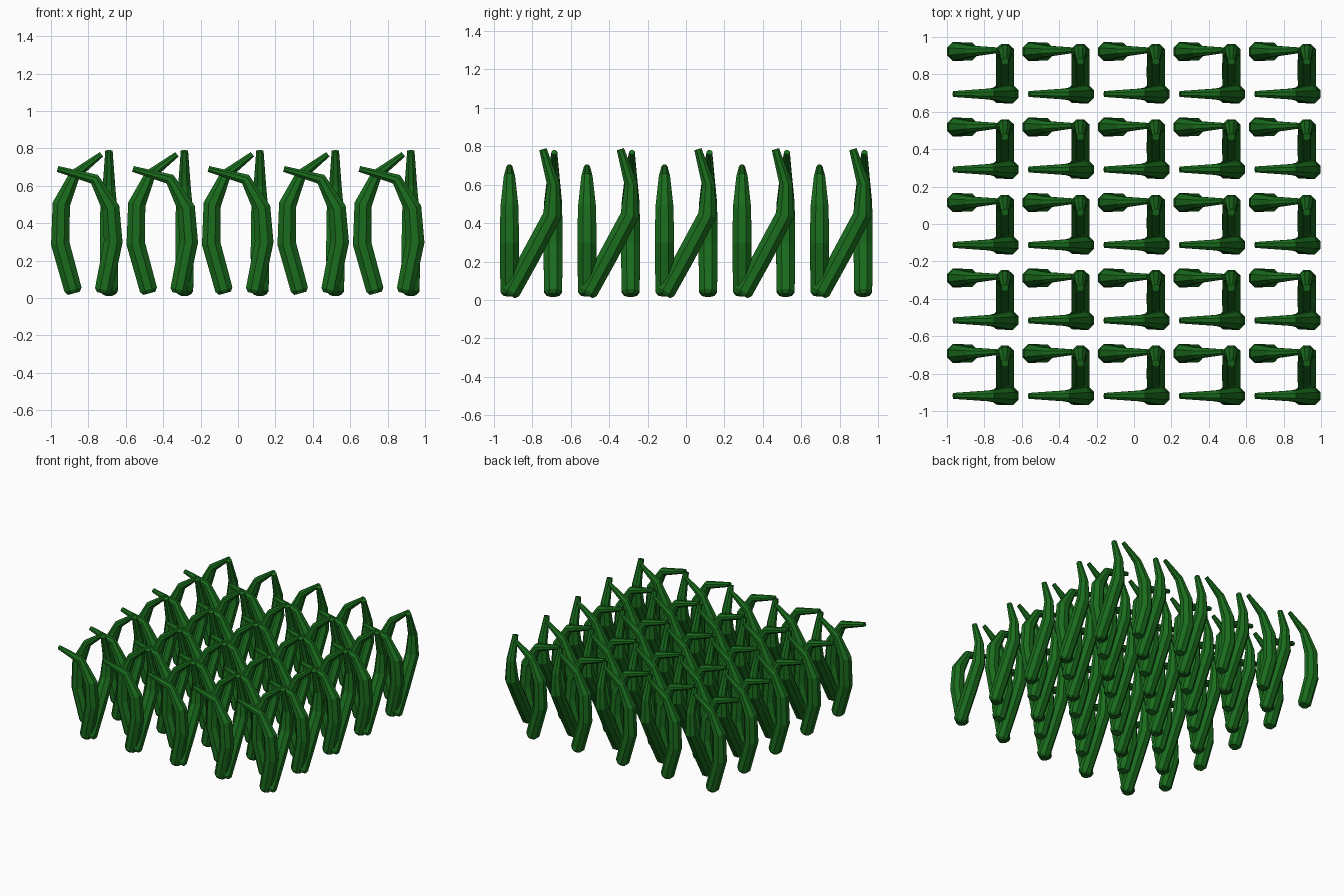
import bpy, bmesh, math
from mathutils import Vector

if "Cube" in bpy.data.objects:
    bpy.data.objects.remove(bpy.data.objects["Cube"])

SIDES = 8
PITCH = 0.4035

green = bpy.data.materials.new("leaf_green")
green.diffuse_color = (0.01, 0.15, 0.012, 1)
green.use_nodes = True
green.node_tree.nodes["Principled BSDF"].inputs["Base Color"].default_value = green.diffuse_color


def blade_mesh(name, path, normal):
    """Tapered tube along a planar path of (point, radius)."""
    pts = [Vector(p) for p, r in path]
    radii = [r for p, r in path]
    # small chamfer ring at the root
    d = (pts[1] - pts[0]).normalized()
    pts.insert(1, pts[0] + d * 0.02)
    radii.insert(0, radii[0] * 0.7)
    normal = Vector(normal)
    bm = bmesh.new()
    rings = []
    for i, (p, r) in enumerate(zip(pts, radii)):
        before = (p - pts[i - 1]).normalized() if i else Vector()
        after = (pts[i + 1] - p).normalized() if i < len(pts) - 1 else Vector()
        side = (before + after).normalized().cross(normal)
        ring = []
        for k in range(SIDES):
            a = 2 * math.pi * (k + 0.5) / SIDES
            ring.append(bm.verts.new(p + (side * math.cos(a) + normal * math.sin(a)) * r * 1.06))
        rings.append(ring)
    for a, b in zip(rings, rings[1:]):
        for k in range(SIDES):
            j = (k + 1) % SIDES
            bm.faces.new((a[k], a[j], b[j], b[k]))
    bm.faces.new(rings[0])
    bm.faces.new(rings[-1])
    bmesh.ops.recalc_face_normals(bm, faces=bm.faces[:])
    me = bpy.data.meshes.new(name)
    bm.to_mesh(me)
    bm.free()
    me.materials.append(green)
    return me


# three blades of one clump, centred on the origin
blades = {
    "back_blade": blade_mesh("back_blade", [
        ((-0.07, 0.115, 0.025), 0.048), ((-0.143, 0.115, 0.29), 0.051),
        ((-0.138, 0.115, 0.50), 0.048), ((-0.065, 0.117, 0.66), 0.030),
        ((0.077, 0.122, 0.768), 0.015)], (0, 1, 0)),
    "front_blade": blade_mesh("front_blade", [
        ((0.085, -0.112, 0.025), 0.048), ((0.140, -0.112, 0.30), 0.051),
        ((0.127, -0.112, 0.48), 0.048), ((0.04, -0.112, 0.635), 0.030),
        ((-0.158, -0.112, 0.69), 0.016)], (0, 1, 0)),
    "leaning_blade": blade_mesh("leaning_blade", [
        ((0.117, -0.112, 0.025), 0.048), ((0.0, -0.004, 0.24), 0.05),
        ((0.117, 0.110, 0.44), 0.049), ((0.117, 0.117, 0.60), 0.034),
        ((0.117, 0.062, 0.785), 0.018)][:1] + [
        ((0.117, 0.002, 0.235), 0.05), ((0.117, 0.110, 0.44), 0.049),
        ((0.117, 0.117, 0.60), 0.034), ((0.117, 0.062, 0.785), 0.020)], (1, 0, 0)),
}

# five by five patch of clumps
for row in range(5):
    for col in range(5):
        for name, me in blades.items():
            ob = bpy.data.objects.new(f"{name}_{row}_{col}", me)
            ob.location = ((col - 2) * PITCH, (row - 2) * PITCH, 0)
            bpy.context.collection.objects.link(ob)
